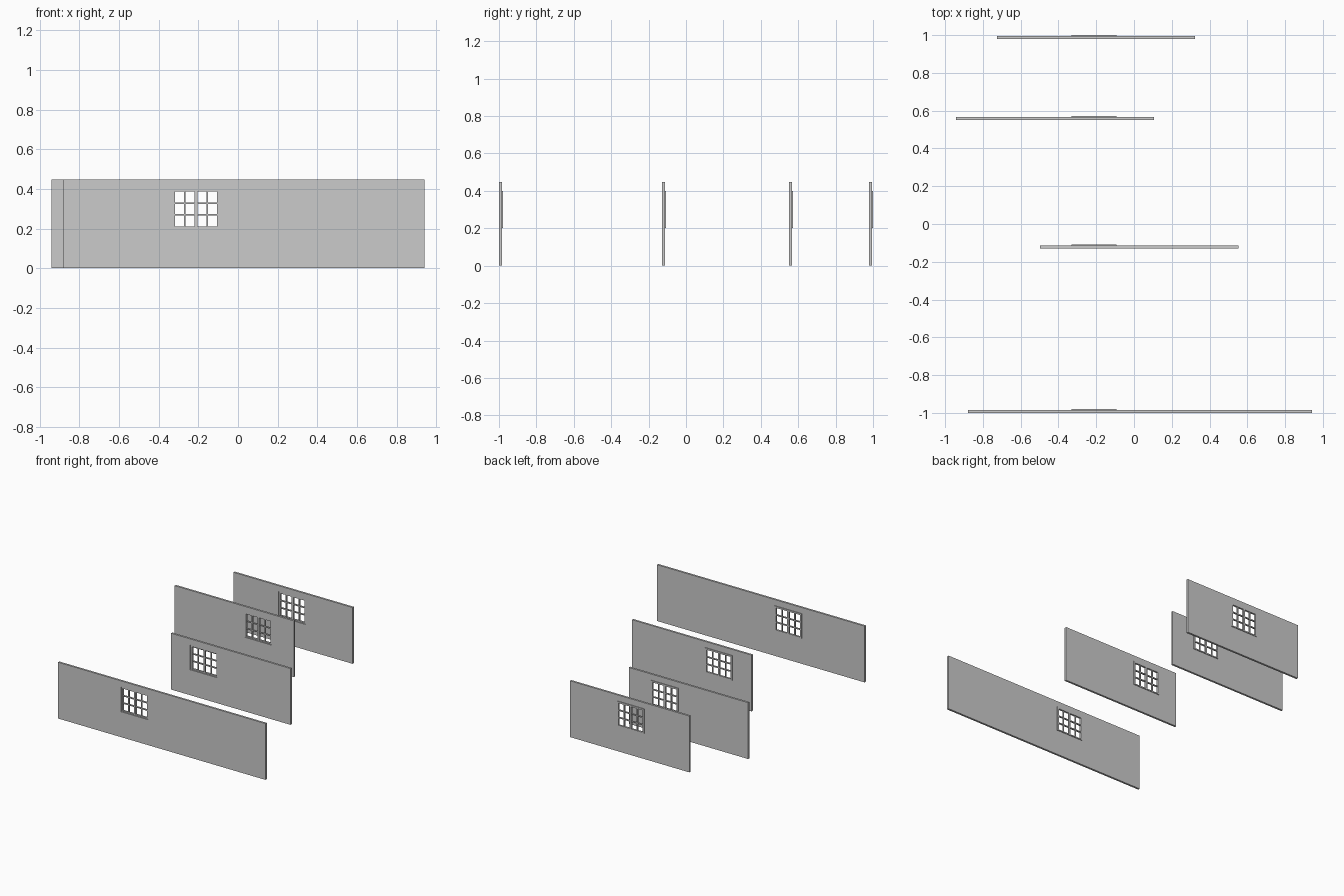
import bpy, bmesh
from mathutils import Matrix, Vector

if "Cube" in bpy.data.objects:
    bpy.data.objects.remove(bpy.data.objects["Cube"])

HEIGHT, THICK = 0.447, 0.016
WX0, WX1, WZ0, WZ1 = -0.330, -0.092, 0.202, 0.399   # window opening


def finish(bm, name):
    bmesh.ops.recalc_face_normals(bm, faces=bm.faces)
    mesh = bpy.data.meshes.new(name)
    bm.to_mesh(mesh)
    bm.free()
    obj = bpy.data.objects.new(name, mesh)
    bpy.context.collection.objects.link(obj)
    return obj


def add_box(bm, lo, hi):
    lo, hi = Vector(lo), Vector(hi)
    mat = Matrix.Translation((lo + hi) / 2) @ Matrix.Diagonal((*(hi - lo), 1))
    bmesh.ops.create_cube(bm, size=1, matrix=mat)


def make_wall(name, x0, x1, y):
    # 3 x 3 panel with the middle cell left open, extruded to thickness
    bm = bmesh.new()
    xs, zs = (x0, WX0, WX1, x1), (0, WZ0, WZ1, HEIGHT)
    v = [[bm.verts.new((x, y, z)) for z in zs] for x in xs]
    for i in range(3):
        for j in range(3):
            if (i, j) != (1, 1):
                bm.faces.new((v[i][j], v[i + 1][j], v[i + 1][j + 1], v[i][j + 1]))
    ext = bmesh.ops.extrude_face_region(bm, geom=bm.faces[:], use_keep_orig=True)
    verts = [g for g in ext["geom"] if isinstance(g, bmesh.types.BMVert)]
    bmesh.ops.translate(bm, verts=verts, vec=(0, THICK, 0))
    return finish(bm, name)


def make_window(name, y):
    bm = bmesh.new()
    border, bar = 0.013, 0.008
    y0, y1 = y + 0.006, y + THICK + 0.005
    mid = (WX0 + WX1) / 2
    # outer frame and centre post
    for x0, x1 in ((WX0, WX0 + border), (WX1 - border, WX1),
                   (mid - 0.0075, mid + 0.0075)):
        add_box(bm, (x0, y0, WZ0), (x1, y1, WZ1))
    for z0, z1 in ((WZ0, WZ0 + 0.009), (WZ1 - border, WZ1)):
        add_box(bm, (WX0, y0, z0), (WX1, y1, z1))
    # glazing bars: two columns by three rows in each sash
    b0, b1 = y0 + 0.002, y1 - 0.002
    for s0, s1 in ((WX0 + border, mid - 0.0075), (mid + 0.0075, WX1 - border)):
        c = (s0 + s1) / 2
        add_box(bm, (c - bar / 2, b0, WZ0), (c + bar / 2, b1, WZ1))
        for k in (1, 2):
            z = WZ0 + 0.009 + k * (WZ1 - WZ0 - 0.022) / 3
            add_box(bm, (s0, b0, z - bar / 2), (s1, b1, z + bar / 2))
    return finish(bm, name)


# four parallel walls: name, left, right, front face y
for name, x0, x1, y in (("front_wall", -0.88, 0.942, -1.0),
                        ("second_wall", -0.497, 0.552, -0.129),
                        ("third_wall", -0.942, 0.106, 0.55),
                        ("back_wall", -0.726, 0.322, 0.979)):
    make_wall(name, x0, x1, y)
    make_window(name + "_window", y)
